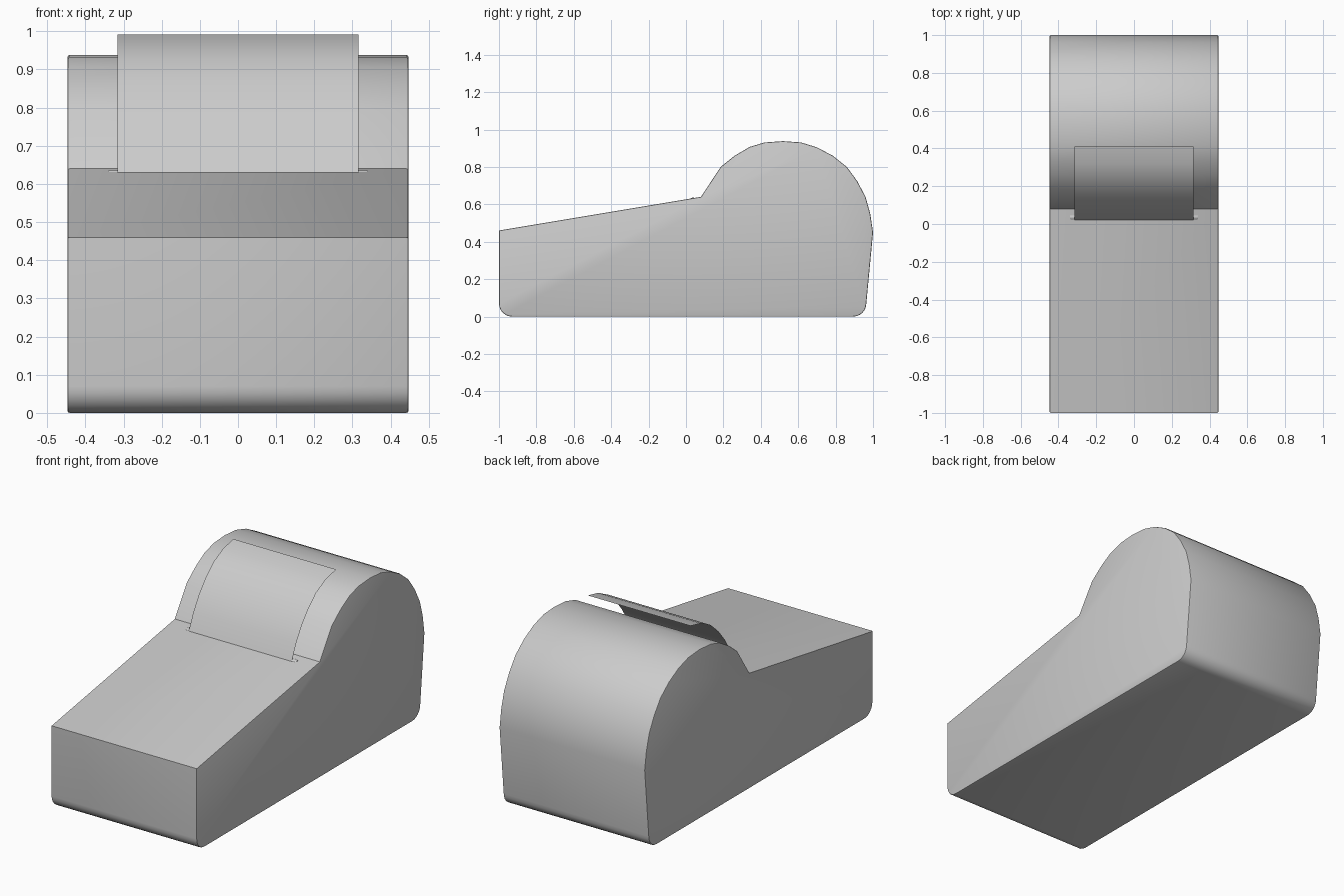
import bpy, bmesh, math

if "Cube" in bpy.data.objects:
    bpy.data.objects.remove(bpy.data.objects["Cube"])

HALF_W = 0.447


def finish(bm, name):
    bmesh.ops.recalc_face_normals(bm, faces=bm.faces)
    me = bpy.data.meshes.new(name)
    bm.to_mesh(me)
    bm.free()
    ob = bpy.data.objects.new(name, me)
    bpy.context.collection.objects.link(ob)
    bpy.ops.object.select_all(action='DESELECT')
    ob.select_set(True)
    bpy.context.view_layer.objects.active = ob
    bpy.ops.object.shade_smooth_by_angle(angle=math.radians(30))
    return ob


def prism(name, profile, half_w, bevel):
    """Extrude a closed (y, z) profile along x and soften the cap edges."""
    bm = bmesh.new()
    cap = bm.faces.new([bm.verts.new((-half_w, y, z)) for y, z in profile])
    new = bmesh.ops.extrude_face_region(bm, geom=[cap], use_keep_orig=True)["geom"]
    verts = [v for v in new if isinstance(v, bmesh.types.BMVert)]
    bmesh.ops.translate(bm, verts=verts, vec=(2 * half_w, 0, 0))
    rim = [e for e in bm.edges if abs(e.verts[0].co.x - e.verts[1].co.x) < 1e-6]
    bmesh.ops.bevel(bm, geom=rim, offset=bevel, segments=2, profile=0.5, affect='EDGES')
    return finish(bm, name)


def arc(cy, cz, r, a0, a1, n):
    return [(cy + r * math.cos(math.radians(a0 + (a1 - a0) * i / n)),
             cz + r * math.sin(math.radians(a0 + (a1 - a0) * i / n))) for i in range(n + 1)]


# Body: sloped front deck, rounded roll housing, rounded lower corners
housing = [(0.08, 0.64), (0.185, 0.80), (0.26, 0.86), (0.34, 0.907), (0.42, 0.931),
           (0.52, 0.938), (0.615, 0.931), (0.70, 0.905), (0.785, 0.86), (0.86, 0.80),
           (0.915, 0.725), (0.96, 0.64), (0.985, 0.55), (1.0, 0.45)]
body = ([(-1, 0.46)] + housing + arc(0.894, 0.07, 0.07, 0, -90, 6)
        + arc(-0.93, 0.07, 0.07, -90, -180, 6))
prism("machine_body", body, HALF_W, 0.006)

# Slim paper outlet lip, mostly sunk into the deck
prism("outlet_lip", arc(0.037, 0.619, 0.018, 0, 330, 11), 0.34, 0.004)

# Curled paper sheet
curl = [(0.02, 0.63), (0.06, 0.72), (0.11, 0.80), (0.168, 0.87), (0.235, 0.93),
        (0.32, 0.972), (0.41, 0.992)]
bm = bmesh.new()
rows = [[bm.verts.new((x, y, z)) for x in (-0.316, 0.316)] for y, z in curl]
for a, b in zip(rows, rows[1:]):
    bm.faces.new((a[0], a[1], b[1], b[0]))
finish(bm, "paper_sheet")
